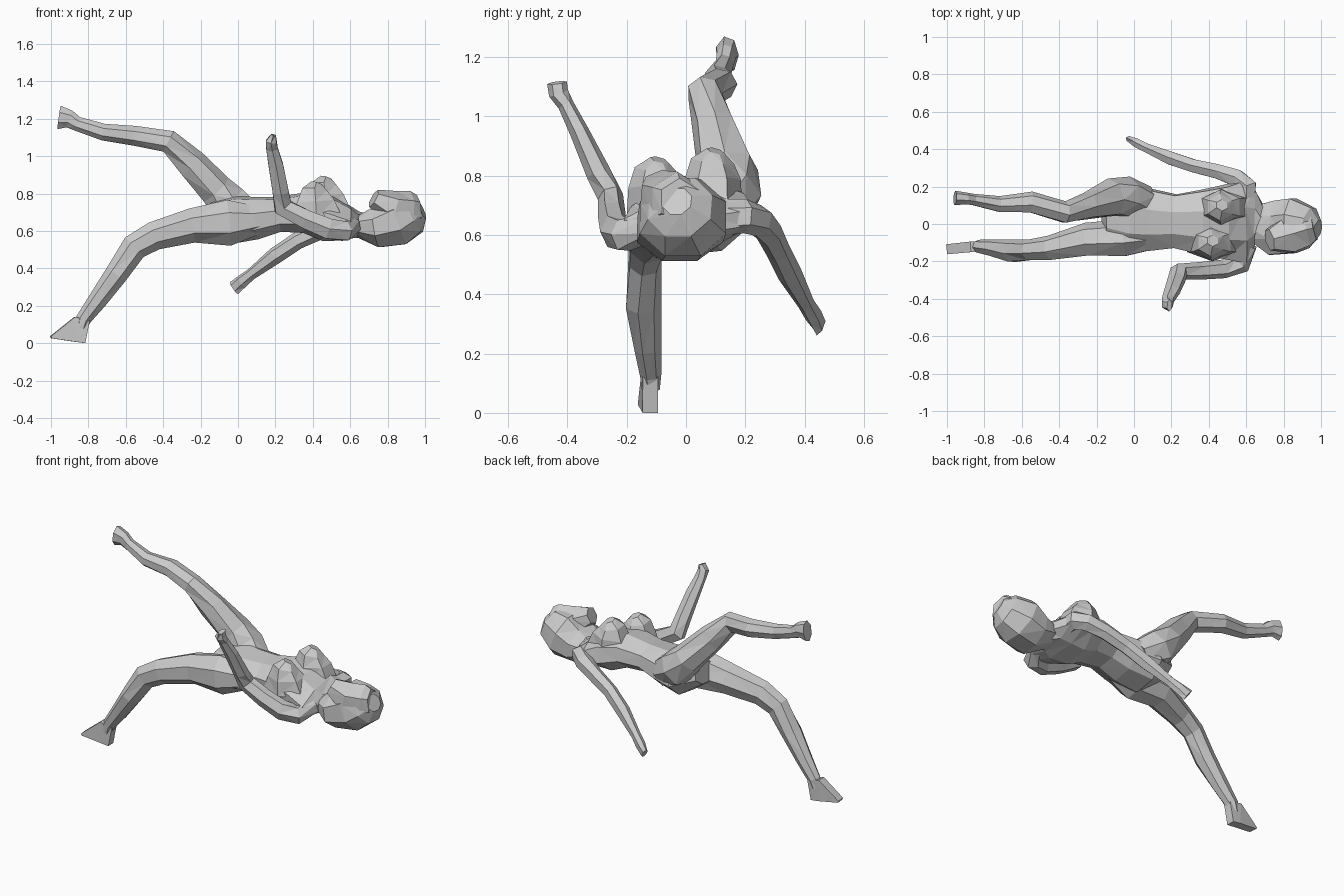
import bpy, bmesh, math
from mathutils import Vector


def loft(name, stations, sides=8, hint=(0, 0, 1), twist=0.5):
    """Faceted tube through stations (x, y, z, half width, half height)."""
    bm = bmesh.new()
    pts = [Vector(s[:3]) for s in stations]
    hint = Vector(hint)
    rings = []
    for i, s in enumerate(stations):
        fwd = (pts[min(i + 1, len(pts) - 1)] - pts[i]).normalized()
        back = (pts[i] - pts[max(i - 1, 0)]).normalized()
        t = (fwd + back).normalized()
        side = hint.cross(t).normalized()
        up = t.cross(side)
        ring = []
        for k in range(sides):
            a = 2 * math.pi * (k + twist) / sides
            g = 1.05
            ring.append(bm.verts.new(pts[i] + side * math.cos(a) * s[3] * g + up * math.sin(a) * s[4] * g))
        rings.append(ring)
    for r0, r1 in zip(rings, rings[1:]):
        for k in range(sides):
            n = (k + 1) % sides
            bm.faces.new((r0[k], r0[n], r1[n], r1[k]))
    bm.faces.new(rings[0][::-1])
    bm.faces.new(rings[-1])
    bmesh.ops.triangulate(bm, faces=bm.faces[:])
    bmesh.ops.recalc_face_normals(bm, faces=bm.faces[:])
    me = bpy.data.meshes.new(name)
    bm.to_mesh(me)
    bm.free()
    ob = bpy.data.objects.new(name, me)
    bpy.context.collection.objects.link(ob)
    return ob


parts = []

# Torso and neck, rolled slightly so the far shoulder is higher
body = loft("figure", [
    (-0.16, 0.03, 0.69, 0.11, 0.06), (-0.03, 0.035, 0.66, 0.18, 0.125),
    (0.10, 0.02, 0.67, 0.165, 0.11), (0.22, 0.015, 0.69, 0.145, 0.09),
    (0.36, 0.01, 0.70, 0.175, 0.105), (0.48, 0.01, 0.67, 0.20, 0.12),
    (0.58, 0.01, 0.645, 0.225, 0.09), (0.635, 0.02, 0.635, 0.18, 0.065),
    (0.68, 0.01, 0.63, 0.08, 0.065), (0.76, -0.01, 0.66, 0.07, 0.07)],
    hint=(0, -0.12, 1))

# Chest forms, broad and faceted
for name, x, y, z in (("near_breast", 0.40, -0.10, 0.77), ("far_breast", 0.45, 0.09, 0.80)):
    parts.append(loft(name, [
        (x + 0.02, y, z - 0.10, 0.095, 0.15), (x + 0.015, y, z - 0.01, 0.09, 0.11),
        (x + 0.01, y, z + 0.05, 0.07, 0.072), (x + 0.02, y + 0.01, z + 0.085, 0.03, 0.032)],
        sides=6, hint=(1, 0, 0), twist=0))

# Head tipped back, with jaw pointing up
parts.append(loft("head", [
    (0.64, 0.01, 0.625, 0.10, 0.055), (0.74, -0.02, 0.62, 0.15, 0.11),
    (0.85, -0.01, 0.66, 0.15, 0.142), (0.94, -0.02, 0.695, 0.11, 0.11),
    (0.982, -0.03, 0.715, 0.05, 0.05)]))
parts.append(loft("face", [
    (0.725, -0.085, 0.775, 0.06, 0.05), (0.82, -0.06, 0.725, 0.105, 0.09),
    (0.92, -0.03, 0.71, 0.095, 0.10), (0.965, -0.02, 0.715, 0.07, 0.075)], sides=6))

# Near leg, planted on the ground
parts.append(loft("near_leg", [
    (0.12, -0.065, 0.66, 0.07, 0.07), (-0.05, -0.078, 0.645, 0.098, 0.12),
    (-0.25, -0.085, 0.63, 0.088, 0.09), (-0.45, -0.13, 0.575, 0.065, 0.075),
    (-0.555, -0.14, 0.515, 0.055, 0.07), (-0.65, -0.145, 0.37, 0.06, 0.06),
    (-0.75, -0.13, 0.23, 0.045, 0.05), (-0.825, -0.12, 0.13, 0.035, 0.04),
    (-0.84, -0.12, 0.08, 0.03, 0.03)], sides=7))
parts.append(loft("near_foot", [
    (-0.805, -0.12, 0.062, 0.035, 0.083), (-0.87, -0.122, 0.075, 0.038, 0.09),
    (-1.0, -0.135, 0.033, 0.036, 0.008)], sides=4))

# Far leg, raised
parts.append(loft("far_leg", [
    (0.06, 0.11, 0.67, 0.09, 0.09), (-0.04, 0.145, 0.735, 0.105, 0.11),
    (-0.12, 0.14, 0.82, 0.10, 0.09), (-0.25, 0.095, 0.96, 0.07, 0.08),
    (-0.37, 0.062, 1.08, 0.057, 0.06), (-0.55, 0.115, 1.11, 0.056, 0.052),
    (-0.72, 0.105, 1.13, 0.042, 0.044), (-0.86, 0.13, 1.175, 0.03, 0.038),
    (-0.90, 0.135, 1.20, 0.032, 0.046), (-0.957, 0.138, 1.208, 0.038, 0.062)], sides=7))

# Near arm, forearm raised
parts.append(loft("near_arm", [
    (0.61, -0.11, 0.63, 0.05, 0.05), (0.57, -0.21, 0.60, 0.055, 0.055),
    (0.48, -0.24, 0.615, 0.06, 0.048),
    (0.36, -0.25, 0.665, 0.055, 0.045), (0.24, -0.255, 0.73, 0.055, 0.042),
    (0.228, -0.295, 0.81, 0.047, 0.04), (0.203, -0.36, 0.95, 0.043, 0.031),
    (0.182, -0.405, 1.04, 0.034, 0.026), (0.178, -0.43, 1.08, 0.032, 0.032),
    (0.19, -0.435, 1.115, 0.014, 0.032)], sides=6, hint=(0, 1, 0)))

# Far arm, hanging down
parts.append(loft("far_arm", [
    (0.60, 0.10, 0.66, 0.05, 0.06), (0.605, 0.20, 0.665, 0.055, 0.055),
    (0.55, 0.245, 0.65, 0.05, 0.052),
    (0.45, 0.28, 0.61, 0.042, 0.047), (0.32, 0.31, 0.55, 0.038, 0.044),
    (0.20, 0.35, 0.47, 0.038, 0.044), (0.07, 0.405, 0.37, 0.026, 0.03),
    (0.02, 0.43, 0.33, 0.026, 0.035), (-0.022, 0.452, 0.295, 0.016, 0.038)], sides=6))

# Fuse all parts into one skin
for p in parts:
    m = body.modifiers.new(p.name, 'BOOLEAN')
    m.operation, m.solver, m.object = 'UNION', 'EXACT', p
skin = bpy.data.meshes.new_from_object(body.evaluated_get(bpy.context.evaluated_depsgraph_get()))
body.modifiers.clear()
body.data = skin
for p in parts:
    bpy.data.objects.remove(p)

# Rest the figure on the ground
low = min(v.co.z for v in skin.vertices)
for v in skin.vertices:
    v.co.z -= low
